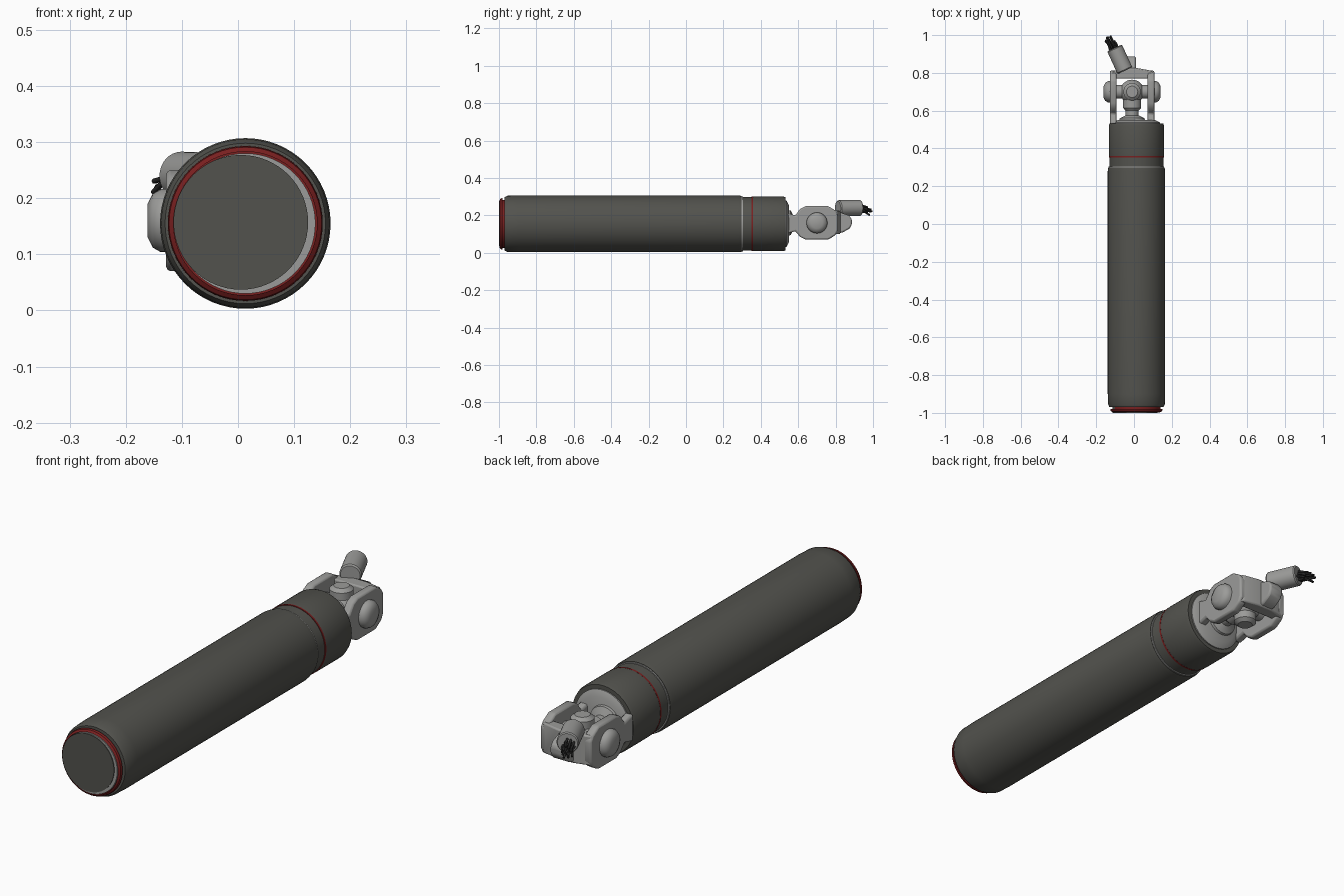
import bpy, bmesh, math, random
from mathutils import Vector, Matrix

cube = bpy.data.objects.get("Cube")
if cube:
    bpy.data.objects.remove(cube, do_unlink=True)


def material(name, r, g, b):
    m = bpy.data.materials.new(name)
    m.use_nodes = True
    m.diffuse_color = (r, g, b, 1)
    node = next(n for n in m.node_tree.nodes if n.type == "BSDF_PRINCIPLED")
    node.inputs["Base Color"].default_value = (r, g, b, 1)
    node.inputs["Roughness"].default_value = 0.6
    return m


DARK = material("dark grey", 0.085, 0.085, 0.075)
RED = material("deep red", 0.19, 0.014, 0.014)
STEEL = material("light grey metal", 0.33, 0.33, 0.32)
BLACK = material("black", 0.02, 0.02, 0.02)
AXIS = Vector((0.013, 0, 0.155))     # centre line of the tube
JOINT = Vector((-0.01, 0.70, 0.16))  # centre of the universal joint


def finish(bm, name, mat, bevel=0):
    bmesh.ops.recalc_face_normals(bm, faces=bm.faces)
    mesh = bpy.data.meshes.new(name)
    bm.to_mesh(mesh)
    bm.free()
    ob = bpy.data.objects.new(name, mesh)
    bpy.context.collection.objects.link(ob)
    mesh.materials.append(mat)
    if bevel:
        mod = ob.modifiers.new("Bevel", "BEVEL")
        mod.width = bevel
        mod.segments = 2
    bpy.ops.object.select_all(action="DESELECT")
    ob.select_set(True)
    bpy.context.view_layer.objects.active = ob
    bpy.ops.object.shade_smooth_by_angle(angle=math.radians(35))
    return ob


def lathe(name, mat, profile, origin=AXIS, direction=(0, 1, 0), sides=64):
    """Closed solid of revolution from (radius, distance) pairs."""
    bm = bmesh.new()
    turn = Vector(direction).to_track_quat("Z", "Y")
    rings = []
    for r, d in profile:
        ring = []
        for i in range(sides):
            a = math.tau * i / sides
            p = Vector((r * math.cos(a), r * math.sin(a), d))
            ring.append(bm.verts.new(turn @ p + Vector(origin)))
        rings.append(ring)
    for lo, hi in zip(rings, rings[1:]):
        for i in range(sides):
            j = (i + 1) % sides
            bm.faces.new((lo[i], lo[j], hi[j], hi[i]))
    bm.faces.new(rings[0])
    bm.faces.new(rings[-1])
    return finish(bm, name, mat)


def prism(name, mat, outline, to_point, depth, bevel):
    """Extrude a flat outline; to_point places each outline point."""
    bm = bmesh.new()
    face = bm.faces.new([bm.verts.new(to_point(a, b)) for a, b in outline])
    out = bmesh.ops.extrude_face_region(bm, geom=[face])
    verts = [v for v in out["geom"] if isinstance(v, bmesh.types.BMVert)]
    bmesh.ops.translate(bm, verts=verts, vec=depth)
    return finish(bm, name, mat, bevel)


# Main tube, end cap and collar
lathe("main_tube", DARK, [(0.143, -0.97), (0.15, -0.955), (0.152, -0.9),
                          (0.152, 0.28), (0.149, 0.298)])
lathe("end_ring", RED, [(0.138, -0.98), (0.136, -0.99), (0.128, -0.996), (0.128, -0.965)])
lathe("end_rim", STEEL, [(0.125, -0.97), (0.125, -0.997)])
lathe("end_plate", DARK, [(0.12, -0.97), (0.12, -1.0)], AXIS + Vector((-0.008, 0, 0.002)))
lathe("tube_seam", STEEL, [(0.147, 0.295), (0.147, 0.304)])
lathe("neck", DARK, [(0.143, 0.29), (0.143, 0.36)])
lathe("collar_stripe", RED, [(0.1455, 0.351), (0.1455, 0.359)])
lathe("collar", DARK, [(0.145, 0.359), (0.146, 0.37), (0.146, 0.52), (0.142, 0.532)])

# Flange and central stem
lathe("flange", STEEL, [(0.125, 0.525), (0.125, 0.537), (0.1, 0.55)])
lathe("stem", STEEL, [(0.07, 0.54), (0.065, 0.56), (0.035, 0.575), (0.035, 0.6),
                      (0.048, 0.615), (0.048, 0.66)], (JOINT.x, 0, JOINT.z), sides=32)

# Yoke side arms with pivot bolts
arm = [(0.53, 0.10), (0.585, 0.115), (0.61, 0.085), (0.64, 0.07), (0.76, 0.07),
       (0.8, 0.095), (0.812, 0.12), (0.812, 0.205), (0.8, 0.225), (0.76, 0.25),
       (0.64, 0.25), (0.61, 0.235), (0.585, 0.2), (0.53, 0.215)]
for side, label in ((-1, "right"), (1, "left")):
    inner = JOINT.x + side * 0.082
    prism(label + "_yoke_arm", STEEL, arm, lambda y, z: Vector((inner, y, z)),
          Vector((side * 0.036, 0, 0)), 0.008)
    lathe(label + "_pivot_bolt", STEEL,
          [(0.056, 0.1), (0.056, 0.128), (0.048, 0.142), (0.03, 0.151)],
          JOINT, (side, 0, 0), 32)

# Rear bridge joining the arms, with its lug
bridge = [(-0.125, 0.77), (0.1, 0.77), (0.103, 0.8), (0.09, 0.812),
          (0.02, 0.825), (-0.05, 0.825), (-0.125, 0.805)]
prism("yoke_bridge", STEEL, bridge, lambda x, y: Vector((x, y, 0.1)),
      Vector((0, 0, 0.125)), 0.006)
lug = [(0.8, 0.1), (0.84, 0.11), (0.875, 0.13), (0.887, 0.15), (0.887, 0.18),
       (0.87, 0.2), (0.8, 0.225)]
prism("rear_lug", STEEL, lug, lambda y, z: Vector((-0.055, y, z)),
      Vector((0.065, 0, 0)), 0.008)

# Cross shaft and ball in the middle of the joint
lathe("cross_pin_wide", STEEL, [(0.036, -0.1), (0.036, 0.1)], JOINT, (1, 0, 0), 32)
lathe("cross_pin_tall", STEEL, [(0.03, -0.088), (0.046, -0.075), (0.046, 0.075), (0.03, 0.088)],
      JOINT, (0, 0, 1), 32)
bm = bmesh.new()
bmesh.ops.create_uvsphere(bm, u_segments=32, v_segments=16, radius=0.064,
                          matrix=Matrix.Translation(JOINT))
finish(bm, "joint_ball", STEEL)

# Angled cable sleeve
start, end = Vector((-0.048, 0.812, 0.238)), Vector((-0.103, 0.932, 0.24))
length = (end - start).length
lathe("cable_sleeve", STEEL, [(0.038, 0), (0.043, 0.006), (0.043, length - 0.005),
                              (0.039, length)], start, end - start, 32)

# Bundle of loose wires
random.seed(4)
curve = bpy.data.curves.new("wire_bundle", "CURVE")
curve.dimensions = "3D"
curve.bevel_depth = 0.005
curve.bevel_resolution = 1
curve.use_fill_caps = True
for i in range(14):
    a = i * 2.4
    r = 0.026 * math.sqrt((i + 0.5) / 14)
    offset = Vector((r * math.cos(a), 0, r * math.sin(a)))
    tip = Vector((-0.13, 0.996 - 0.03 * random.random() * (i > 0), 0.222))
    bend = Vector((random.uniform(-1, 1), 0, random.uniform(-1, 1))) * 0.008
    points = [end + offset - Vector((0, 0.02, 0)), (end + tip) / 2 + offset + bend, tip + offset]
    spline = curve.splines.new("POLY")
    spline.points.add(2)
    for p, co in zip(spline.points, points):
        p.co = (*co, 1)
wires = bpy.data.objects.new("wire_bundle", curve)
curve.materials.append(BLACK)
bpy.context.collection.objects.link(wires)
